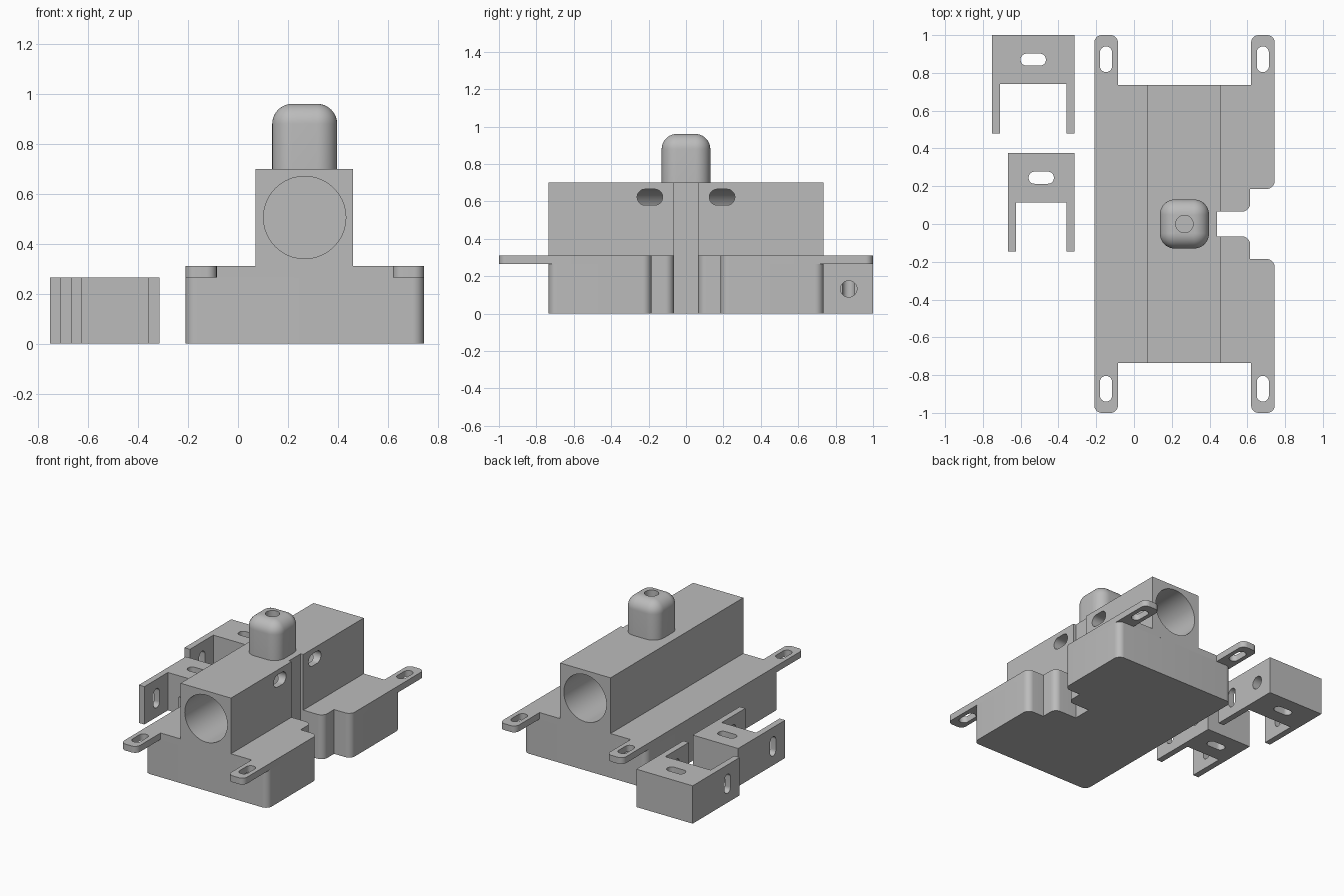
import bpy, bmesh, math
from mathutils import Vector

if "Cube" in bpy.data.objects:
    bpy.data.objects.remove(bpy.data.objects["Cube"])

gray = bpy.data.materials.new("light_gray")
gray.diffuse_color = (0.5, 0.5, 0.5, 1)
gray.use_nodes = True
gray.node_tree.nodes["Principled BSDF"].inputs["Base Color"].default_value = gray.diffuse_color


def rounded(pts, seg=10):
    """Turn (x, y, radius) corners into an outline with filleted corners."""
    out = []
    for i, (x, y, r) in enumerate(pts):
        p = Vector((x, y))
        if r == 0:
            out.append(p)
            continue
        a = (Vector(pts[i - 1][:2]) - p).normalized()
        b = (Vector(pts[(i + 1) % len(pts)][:2]) - p).normalized()
        for k in range(seg + 1):
            t = k / seg * math.pi / 2
            q = p + a * r * (1 - math.sin(t)) + b * r * (1 - math.cos(t))
            if not out or (q - out[-1]).length > 1e-5:
                out.append(q)
    if (out[0] - out[-1]).length < 1e-5:
        out.pop()
    return out


def box(u0, u1, v0, v1, r=0.0):
    return rounded([(u0, v0, r), (u1, v0, r), (u1, v1, r), (u0, v1, r)])


def disc(u, v, r):
    return box(u - r, u + r, v - r, v + r, r)


def mirrored(half):
    """Complete an outline by mirroring it front to back."""
    return rounded(half + [(x, -y, r) for x, y, r in reversed(half)])


def loft(name, layers, axis="z"):
    """Skin equal-sized outlines, given as (outline, height), along an axis."""
    place = {"x": lambda u, v, w: (w, u, v),
             "y": lambda u, v, w: (u, w, v),
             "z": lambda u, v, w: (u, v, w)}[axis]
    bm = bmesh.new()
    rings = [[bm.verts.new(place(p.x, p.y, w)) for p in o] for o, w in layers]
    bm.faces.new(rings[0])
    bm.faces.new(rings[-1])
    for a, b in zip(rings, rings[1:]):
        for i in range(len(a)):
            j = (i + 1) % len(a)
            bm.faces.new((a[i], a[j], b[j], b[i]))
    bmesh.ops.recalc_face_normals(bm, faces=bm.faces)
    me = bpy.data.meshes.new(name)
    bm.to_mesh(me)
    bm.free()
    ob = bpy.data.objects.new(name, me)
    bpy.context.collection.objects.link(ob)
    me.materials.append(gray)
    return ob


def prism(name, outline, lo, hi, axis="z"):
    return loft(name, [(outline, lo), (outline, hi)], axis)


def select(ob):
    bpy.ops.object.select_all(action="DESELECT")
    ob.select_set(True)
    bpy.context.view_layer.objects.active = ob


def cut(ob, outline, lo, hi, axis="z"):
    """Cut a straight hole of the given outline."""
    tool = prism("cutter", outline, lo, hi, axis)
    tool.hide_render = True
    m = ob.modifiers.new("hole", "BOOLEAN")
    m.operation, m.solver, m.object = "DIFFERENCE", "EXACT", tool
    select(ob)
    bpy.ops.object.modifier_apply(modifier=m.name)
    bpy.data.objects.remove(tool)


parts = []
R = 0.045
notch = [(0.44, 0.065, 0), (0.615, 0.065, R), (0.615, 0.185, 0), (0.745, 0.185, R)]

# Lower base with the stepped notch on its right side
parts.append(prism("base", mirrored(
    notch + [(0.745, 0.735, R), (-0.21, 0.735, R)]), 0, 0.265))

# Mounting plate with four slotted ears
plate = prism("mounting_plate", mirrored(
    notch + [(0.745, 1, 0.04), (0.62, 1, 0.04), (0.62, 0.735, 0),
             (-0.085, 0.735, 0), (-0.085, 1, 0.04), (-0.21, 1, 0.04)]), 0.265, 0.31)
for x in (-0.148, 0.682):
    for y in (-0.872, 0.872):
        cut(plate, box(x - 0.032, x + 0.032, y - 0.068, y + 0.068, 0.0315), 0.2, 0.4)
parts.append(plate)

# Upright housing with a blind bore at each end and side slots into the bores
tower = prism("bore_housing", mirrored(
    [(0.44, 0.065, 0), (0.46, 0.065, 0), (0.46, 0.735, 0), (0.07, 0.735, 0)]), 0.31, 0.70)
for s in (-1, 1):
    cut(tower, disc(0.267, 0.505, 0.165), *sorted((s * 0.1, s * 0.8)), "y")
    cut(tower, box(s * 0.193 - 0.068, s * 0.193 + 0.068, 0.58, 0.665, 0.042),
        0.29, 0.55, "x")
cut(tower, disc(0.267, 0, 0.046), 0.5, 0.8)
parts.append(tower)

# Rounded cap with a vertical hole
layers = [(box(0.137, 0.397, -0.13, 0.13, 0.08), 0.70)]
for k in range(11):
    t = k / 10 * math.pi / 2
    h = 0.05 + 0.08 * math.cos(t)
    layers.append((box(0.267 - h, 0.267 + h, -h, h, 0.002 + 0.078 * math.cos(t)),
                   0.88 + 0.08 * math.sin(t)))
cap = loft("cap", layers)
cut(cap, disc(0.267, 0, 0.046), 0.6, 1.1)
parts.append(cap)


# Two U-shaped brackets, slotted through the block and both arms
def bracket(name, x0, y1):
    x1, ym, y0 = -0.315, y1 - 0.26, y1 - 0.52
    ob = prism(name, rounded([(x, y, 0) for x, y in (
        (x0, y0), (x0 + 0.043, y0), (x0 + 0.043, ym), (x1 - 0.043, ym),
        (x1 - 0.043, y0), (x1, y0), (x1, y1), (x0, y1))]), 0, 0.265)
    xc, yc, ya = (x0 + x1) / 2, y1 - 0.13, y1 - 0.385
    cut(ob, box(xc - 0.067, xc + 0.067, yc - 0.032, yc + 0.032, 0.0315), -0.1, 0.4)
    cut(ob, box(ya - 0.032, ya + 0.032, 0.065, 0.2, 0.0315), x0 - 0.1, x1 + 0.1, "x")
    cut(ob, disc(yc, 0.132, 0.044), xc, x1 + 0.1, "x")
    parts.append(ob)


bracket("large_bracket", -0.752, 1.0)
bracket("small_bracket", -0.667, 0.375)

# Smooth the fillets and bores, keep the edges sharp
for ob in parts:
    select(ob)
    bpy.ops.object.shade_smooth_by_angle(angle=math.radians(30))
